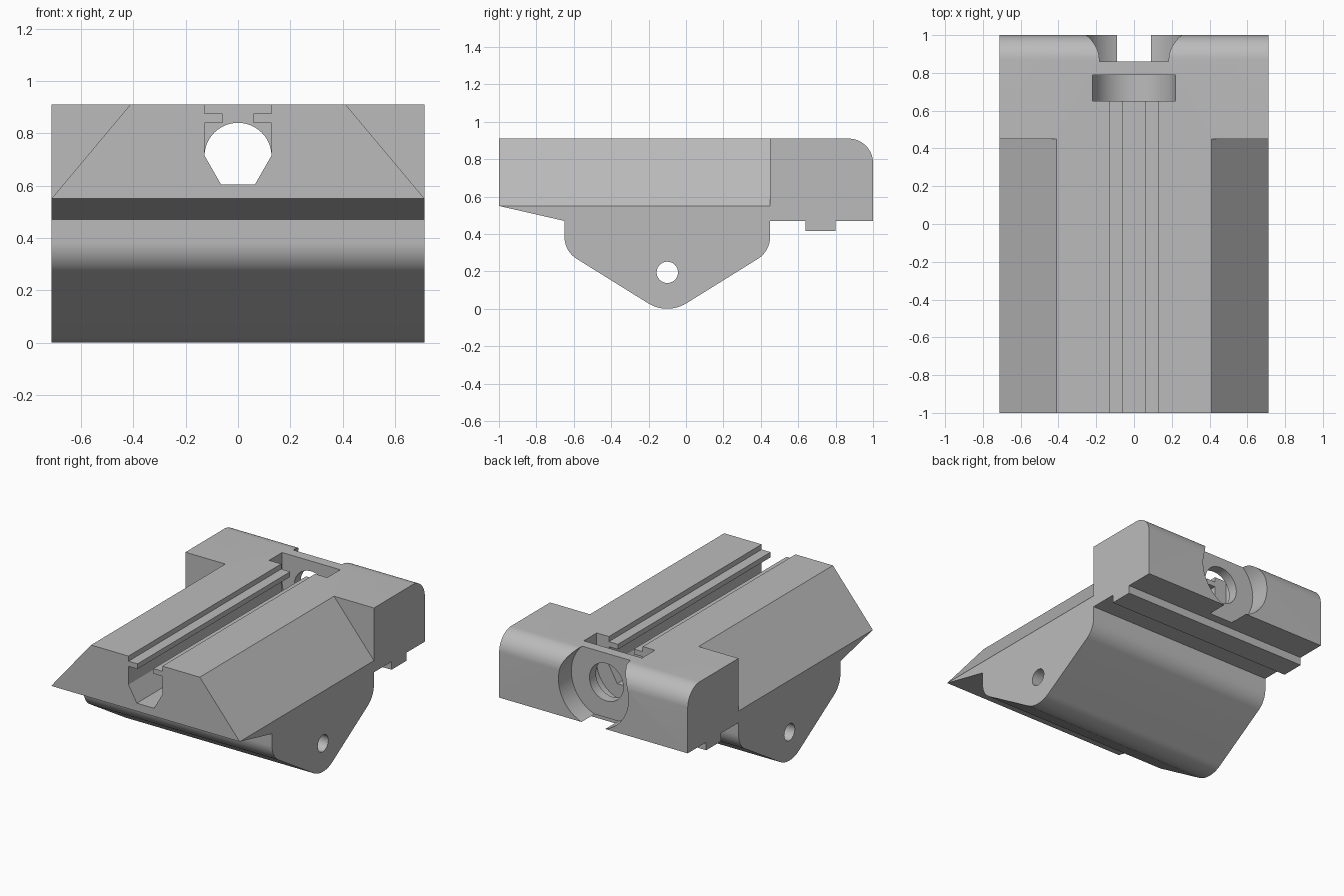
import bpy, bmesh, math
from mathutils import Vector

if "Cube" in bpy.data.objects:
    bpy.data.objects.remove(bpy.data.objects["Cube"], do_unlink=True)

W = 0.713        # half width of the body
TOP = 0.91       # height of the top face
BORE_Z = 0.717   # height of the screw axis

grey = bpy.data.materials.new("plain grey")
grey.use_nodes = True
grey.diffuse_color = (0.5, 0.5, 0.5, 1)
grey.node_tree.nodes["Principled BSDF"].inputs["Base Color"].default_value = (0.5, 0.5, 0.5, 1)


def rounded(corners, steps=14):
    """Outline from (u, v, radius) corners, with each radius filleted."""
    out = []
    for i, (u, v, r) in enumerate(corners):
        p = Vector((u, v))
        if r == 0:
            out.append(p)
            continue
        a = (Vector(corners[i - 1][:2]) - p).normalized()
        b = (Vector(corners[(i + 1) % len(corners)][:2]) - p).normalized()
        half = a.angle(b) / 2
        centre = p + (a + b).normalized() * (r / math.sin(half))
        start = p + a * (r / math.tan(half)) - centre
        end = p + b * (r / math.tan(half)) - centre
        sweep = math.pi - 2 * half
        for k in range(steps + 1):
            t = k / steps
            out.append(centre + (start * math.sin((1 - t) * sweep)
                                 + end * math.sin(t * sweep)) / math.sin(sweep))
    return out


def arc(u, v, r, first=0, last=360, steps=64):
    n = steps if last - first == 360 else steps + 1
    angles = [math.radians(first + (last - first) * k / steps) for k in range(n)]
    return [(u + r * math.cos(a), v + r * math.sin(a)) for a in angles]


def prism(name, outline, axis, lo, hi):
    """Extrude an outline in the YZ plane along x, or in the XZ plane along y."""
    def place(p, d):
        return (d, p[0], p[1]) if axis == "x" else (p[0], d, p[1])
    bm = bmesh.new()
    face = bm.faces.new([bm.verts.new(place(p, lo)) for p in outline])
    new = bmesh.ops.extrude_face_region(bm, geom=[face])["geom"]
    shift = Vector(place((0, 0), hi - lo))
    bmesh.ops.translate(bm, verts=[g for g in new if isinstance(g, bmesh.types.BMVert)], vec=shift)
    bmesh.ops.recalc_face_normals(bm, faces=bm.faces)
    mesh = bpy.data.meshes.new(name)
    bm.to_mesh(mesh)
    bm.free()
    mesh.materials.append(grey)
    ob = bpy.data.objects.new(name, mesh)
    bpy.context.collection.objects.link(ob)
    return ob


def cut(target, cutter):
    cutter.hide_render = True
    mod = target.modifiers.new("cut", "BOOLEAN")
    mod.operation = "DIFFERENCE"
    mod.solver = "EXACT"
    mod.object = cutter
    bpy.context.view_layer.objects.active = target
    bpy.ops.object.modifier_apply(modifier=mod.name)
    bpy.data.objects.remove(cutter, do_unlink=True)


# Body: one side profile across the full width, with keel and rear lip rail
body = prism("mount_body", rounded([
    (-1, TOP, 0), (-1, 0.55, 0), (-0.65, 0.47, 0), (-0.65, 0.308, 0.14),
    (-0.1, -0.034, 0.195), (0.45, 0.308, 0.14), (0.45, 0.47, 0),
    (0.64, 0.47, 0), (0.64, 0.415, 0), (0.8, 0.415, 0), (0.8, 0.47, 0),
    (1, 0.47, 0), (1, TOP, 0.13)]), "x", -W, W)

# Sloped flanks ahead of the rear block
for side in (-1, 1):
    flank = [(0.361, 0.97), (0.763, 0.49), (0.8, 0.97)]
    cut(body, prism("flank_cutter", [(side * x, z) for x, z in flank], "y", -1.1, 0.45))

# Lengthwise slot with lips over a tapered channel
half_slot = [(0.065, 0.605), (0.128, 0.715), (0.128, 0.84), (0.06, 0.84),
             (0.06, 0.875), (0.128, 0.875), (0.128, 1.0)]
slot = half_slot + [(-x, z) for x, z in reversed(half_slot)]
cut(body, prism("slot_cutter", slot, "y", -1.1, 0.7))

# Round-bottomed pocket open at the top
pocket = arc(0, BORE_Z, 0.22, 180, 360) + [(0.22, 1.0), (-0.22, 1.0)]
cut(body, prism("pocket_cutter", pocket, "y", 0.65, 0.79))

# Screw hole and rear counterbore
cut(body, prism("bore_cutter", arc(0, 0.712, 0.128), "y", 0.7, 0.95))
cut(body, prism("counterbore_cutter", arc(0, BORE_Z + 0.002, 0.265), "y", 0.86, 1.1))

# Cross pin hole through the keel
cut(body, prism("pin_hole_cutter", arc(-0.1, 0.195, 0.057, steps=40), "x", -1, 1))

# Smooth curves, sharp edges
bpy.ops.object.select_all(action="DESELECT")
body.select_set(True)
bpy.context.view_layer.objects.active = body
bpy.ops.object.shade_smooth_by_angle(angle=math.radians(25))
